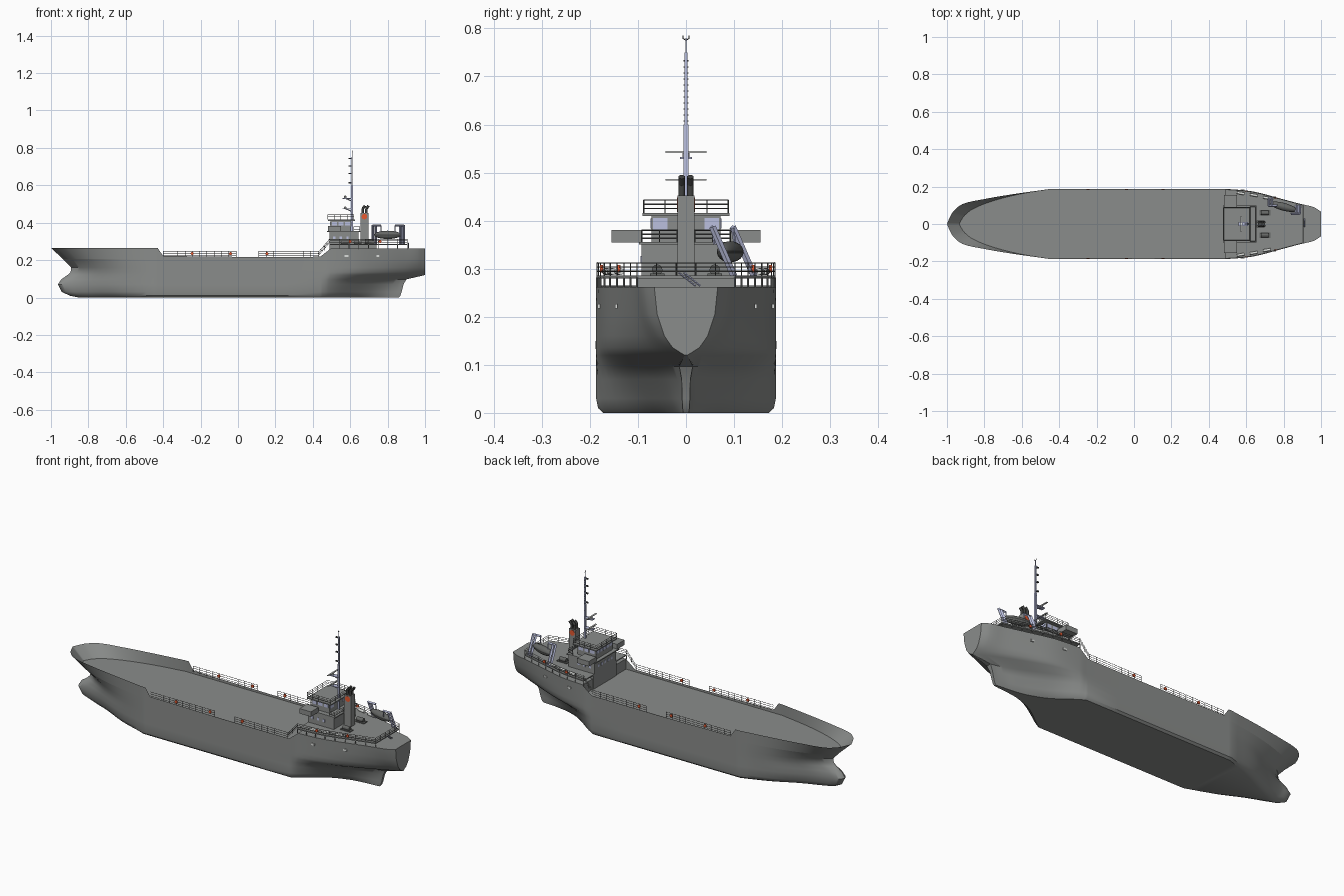
import bpy, bmesh, math
from mathutils import Vector, Matrix

if "Cube" in bpy.data.objects:
    bpy.data.objects.remove(bpy.data.objects["Cube"])


def material(name, *rgb):
    m = bpy.data.materials.new(name)
    m.use_nodes = True
    m.diffuse_color = (*rgb, 1)
    m.node_tree.nodes["Principled BSDF"].inputs["Base Color"].default_value = (*rgb, 1)
    return m


GREY = material("ship grey", .255, .265, .258)
STEEL = material("steel grey", .13, .135, .13)
DARK = material("dark grey", .05, .052, .05)
LILAC = material("pale lilac", .5, .53, .74)
ORANGE = material("safety orange", .8, .1, .03)
WHITE = material("off white", .72, .74, .72)


# Helpers
def finish(name, bm, mat, smooth=0):
    bmesh.ops.recalc_face_normals(bm, faces=bm.faces)
    mesh = bpy.data.meshes.new(name)
    bm.to_mesh(mesh)
    bm.free()
    mesh.materials.append(mat)
    ob = bpy.data.objects.new(name, mesh)
    bpy.context.collection.objects.link(ob)
    if smooth:
        bpy.ops.object.select_all(action='DESELECT')
        ob.select_set(True)
        bpy.context.view_layer.objects.active = ob
        bpy.ops.object.shade_smooth_by_angle(angle=math.radians(smooth))
    return ob


def build(name, mat, boxes=(), bars=(), sides=4, smooth=0):
    """One object from boxes (x0, x1, y0, y1, z0, z1) and bars (start, end, radius)."""
    bm = bmesh.new()
    for x0, x1, y0, y1, z0, z1 in boxes:
        m = Matrix.Translation(((x0 + x1) / 2, (y0 + y1) / 2, (z0 + z1) / 2))
        bmesh.ops.create_cube(bm, size=1, matrix=m @ Matrix.Diagonal((x1 - x0, y1 - y0, z1 - z0, 1)))
    for a, b, r in bars:
        a, b = Vector(a), Vector(b)
        m = Matrix.Translation((a + b) / 2) @ (b - a).to_track_quat('Z', 'Y').to_matrix().to_4x4()
        bmesh.ops.create_cone(bm, cap_ends=True, segments=sides, radius1=r, radius2=r,
                              depth=(b - a).length, matrix=m)
    return finish(name, bm, mat, smooth)


def rail(path, height, r=.0012):
    """Bars of a three-line railing along a path."""
    bars = []
    for p, q in zip(path, path[1:]):
        p, q = Vector(p), Vector(q)
        bars += [(p + Vector((0, 0, height * k / 3)), q + Vector((0, 0, height * k / 3)), r) for k in (1, 2, 3)]
        n = max(1, round((q - p).length / .04))
        feet = [p.lerp(q, k / n) for k in range(n + 1)]
        bars += [(f, f + Vector((0, 0, height)), r) for f in feet]
    return bars


def lerp(table, x):
    for (a, u), (b, v) in zip(table, table[1:]):
        if x <= b:
            return u + (v - u) * max(0, x - a) / (b - a)
    return table[-1][1]


def refine(ts, vs, n=4):
    """Smooth curve through the points, n steps per span."""
    last, out = len(ts) - 1, []
    ends = [(max(i - 1, 0), min(i + 1, last)) for i in range(last + 1)]
    slope = [(vs[b] - vs[a]) / (ts[b] - ts[a]) for a, b in ends]
    for i in range(last):
        d = ts[i + 1] - ts[i]
        for s in (k / n for k in range(n)):
            v = ((1 + 2 * s) * (1 - s) ** 2 * vs[i] + s * (1 - s) ** 2 * d * slope[i]
                 + s * s * (3 - 2 * s) * vs[i + 1] + s * s * (s - 1) * d * slope[i + 1])
            out.append((ts[i] + s * d, max(v, 0)))
    return out + [(ts[-1], vs[-1])]


# Hull waterlines from keel to rim: end x, then half widths
BOW_T = [0, .02, .06, .15, .35, .65, 1]
BOW = [
    (-.85, 0, .004, .01, .025, .06, .12, .172), (-.9, 0, .008, .016, .033, .068, .132, .183),
    (-.942, 0, .014, .024, .034, .07, .138, .187), (-.963, 0, .019, .028, .035, .073, .14, .187),
    (-.945, 0, .014, .024, .035, .077, .143, .187), (-.912, 0, .009, .018, .04, .088, .148, .187),
    (-.895, 0, .008, .02, .047, .096, .151, .187), (-.892, 0, .01, .025, .055, .105, .155, .187),
    (-.935, 0, .018, .046, .08, .12, .158, .187), (-1, 0, .026, .066, .106, .132, .16, .187)]
STERN_T = [0, .1, .35, .6, .8, .93, 1]
STERN = [
    (.86, .172, .146, .07, .028, .013, .009, .006), (.868, .183, .158, .083, .034, .016, .01, .007),
    (.875, .187, .167, .097, .046, .02, .011, .008), (.885, .187, .175, .116, .06, .026, .012, .009),
    (.9, .187, .182, .137, .082, .04, .02, .014), (1, .187, .186, .157, .106, .058, .024, .003),
    (1, .187, .187, .166, .12, .075, .044, .028), (1, .187, .187, .169, .128, .088, .063, .045),
    (1, .187, .187, .171, .134, .101, .082, .06), (1, .187, .187, .174, .138, .108, .09, .066)]
HEIGHTS = [0, .01, .03, .07, .097, .12, .136, .16, .205, None]
SHEER = [(-1, .265), (-.43, .265), (-.4, .222), (.05, .217), (.44, .218), (.496, .262), (1, .262)]
FORE, AFT = -.45, .44

rows = []
for z, bow, stern in zip(HEIGHTS, BOW, STERN):
    pts = [(bow[0] + t * (FORE - bow[0]), w) for t, w in refine(BOW_T, bow[1:])]
    pts += [(x, bow[-1]) for x in (-.43, -.4, -.2, .05, .25)]
    pts += [(AFT + t * (stern[0] - AFT), w) for t, w in refine(STERN_T, stern[1:])]
    rows.append([(x, w, lerp(SHEER, x) if z is None else z) for x, w in pts])
rim = [(x, w) for x, w, z in rows[-1]]
top = len(rows) - 1

bm = bmesh.new()
port = [[bm.verts.new((x, w, z)) for x, w, z in r] for r in rows]
star = [[bm.verts.new((x, -w, z)) for x, w, z in r] for r in rows]
for i in range(top):
    for side in (port, star):
        for j in range(len(rim) - 1):
            bm.faces.new((side[i][j], side[i][j + 1], side[i + 1][j + 1], side[i + 1][j]))
    bm.faces.new((port[i][-1], star[i][-1], star[i + 1][-1], port[i + 1][-1]))
for j in range(len(rim) - 1):  # keel plate, then main deck and raised aft deck
    for i in (0, top - 1 if rim[j][0] < .49 else top):
        bm.faces.new((port[i][j], port[i][j + 1], star[i][j + 1], star[i][j]))
bmesh.ops.remove_doubles(bm, verts=bm.verts, dist=.0002)
finish("hull", bm, GREY, 35)
build("aft_deck_bulkhead", GREY, [(.494, .498, -.186, .186, .2, .262)])

# Upper deck plate on posts
edge = [(x, lerp(rim, x) - .002) for x in (.49 + .415 * k / 8 for k in range(9))]
loop = edge + [(x, -y) for x, y in reversed(edge)]
bm = bmesh.new()
face = bm.faces.new([bm.verts.new((x, y, .28)) for x, y in loop])
ext = bmesh.ops.extrude_face_region(bm, geom=[face])["geom"]
bmesh.ops.translate(bm, vec=(0, 0, .006), verts=[v for v in ext if isinstance(v, bmesh.types.BMVert)])
finish("upper_deck", bm, GREY)
build("deck_posts", GREY, bars=[((x, y, .26), (x, y, .282), .002) for x, y in loop])
build("lower_house", GREY, [(.49, .74, -.1, .1, .2, .281)])

# Railings
bars = []
for y in (-.185, .185):
    bars += rail([(-.4, y, .215), (-.01, y, .215)], .033) + rail([(.11, y, .215), (.43, y, .215)], .033)
    bars += rail([(.43, y, .215), (.49, y, .286)], .027)
build("side_railings", STEEL, bars=bars)
build("upper_deck_railing", STEEL, bars=rail([(x, y, .286) for x, y in loop], .026))
roof = [(.48, -.088, .416), (.62, -.088, .416), (.62, .088, .416), (.48, .088, .416)]
build("bridge_railings", STEEL, bars=rail(roof + roof[:1], .027) + rail(
    [(.62, -.092, .355), (.65, -.092, .355), (.65, .092, .355), (.62, .092, .355)], .025))

# Accommodation and bridge
build("house", GREY, [(.49, .645, -.093, .093, .28, .35)])
build("bridge_deck", GREY, [(.475, .655, -.098, .098, .35, .356)])
build("bridge", GREY, [(.495, .605, -.072, .072, .356, .41)])
build("bridge_roof", GREY, [(.48, .625, -.09, .09, .41, .416)])
build("right_bridge_wing", GREY, [(.48, .55, -.155, -.09, .354, .381)])
build("left_bridge_wing", GREY, [(.48, .55, .09, .155, .354, .381)])

# Windows as thin plates
panes = []
for y in (-.056 + .028 * k for k in range(5)):
    panes += [(.493, .497, y - .011, y + .011, .384, .404), (.488, .491, y - .006, y + .006, .312, .326)]
for s in (-1, 1):
    panes.append((.603, .607, s * .054 - .015, s * .054 + .015, .38, .406))
    for x in (.515, .55, .585):
        panes += [(x - .013, x + .013, s * .072 - .002, s * .072 + .002, .384, .404),
                  (x - .006, x + .006, s * .093 - .002, s * .093 + .002, .312, .326)]
build("windows", LILAC, panes)

# Funnel
build("funnel", GREY, [(.655, .697, -.018, .018, .28, .452)])
pipes = []
for x, y in ((.667, -.009), (.667, .009), (.686, -.009), (.686, .009)):
    pipes += [((x, y, .45), (x, y, .477), .007), ((x, y, .475), (x + .012, y, .491), .007)]
build("exhaust_pipes", DARK, bars=pipes, sides=10, smooth=40)
build("funnel_discs", ORANGE, bars=[((.676, y - .001, .433), (.676, y + .001, .433), .015) for y in (-.018, .018)], sides=20)

# Mast, rungs and radars
MX = .61
build("mast", LILAC, [(.56, MX, -.012, .012, z - .002, z + .002) for z in (.475, .53)]
      + [(MX - w, MX + w, -w, w, a, b) for w, a, b in ((.005, .35, .6), (.0035, .6, .75), (.0015, .75, .78))],
      [((MX, 0, z - .015), (.575, 0, z), .003) for z in (.475, .53)])
fork = [((MX, 0, .775), (MX, y, .779), .001) for y in (-.006, .006)]
fork += [((MX, y, .778), (MX, y, .785), .001) for y in (-.006, .006)]
rungs = [((MX, -.005, .57 + .0125 * k), (MX, .005, .57 + .0125 * k), .0012) for k in range(14)]
build("mast_fittings", DARK, [(.592, MX, -.003, .003, z, z + .007) for z in (.61, .66, .7, .74)], rungs + fork)
build("radar_scanners", WHITE, [(.57, .578, -.043, .043, z - .002, z + .002) for z in (.485, .543)],
      [((.574, 0, z - .013), (.574, 0, z), .007) for z in (.485, .543)], sides=8)

# Lifeboat with a dark belt, davits and ladder
bm = bmesh.new()
pose = Matrix.Translation((.8, .092, .335)) @ Matrix.Rotation(math.radians(-15), 4, 'Z')
bmesh.ops.create_uvsphere(bm, u_segments=20, v_segments=11, radius=1,
                          matrix=pose @ Matrix.Diagonal((.075, .021, .022, 1)))
boat = finish("lifeboat", bm, STEEL, 40)
boat.data.materials.append(DARK)
for p in boat.data.polygons:
    p.material_index = int(abs(p.center.z - .335) < .002)
bars = []
for x, y, d in ((.72, .142, 1), (.885, .1, -1)):
    bars += [((x + d * k, y, .284), (x + d * k, y - .045, .387), .007) for k in (0, .016)]
    bars += [((x, y - .045, .385), (x + d * .045, y - .045, .385), .006),
             ((x + d * .045, y - .045, .385), (x + d * .045, y - .04, .35), .003)]
build("davits", LILAC, bars=bars)
build("aft_ladder", LILAC, bars=[((.912, y - .035, .292), (.912, y, .264), .002) for y in (.02, .03)])

# Deck gear
both = (-1, 1)
build("winches", STEEL, [(.67, .73, s * .06 - .015, s * .06 + .015, .284, .29) for s in both],
      [((.68, s * .06, .298), (.72, s * .06, .298), .011) for s in both], sides=12)
build("life_rafts", WHITE, bars=[((x, s * y, .294), (x + .04, s * (y - .007), .294), .007)
                                 for s in both for x, y in ((.55, .168), (.62, .158), (.69, .143))], sides=12, smooth=40)
buoys = [(s * (lerp(rim, x) - .003), x, z) for s in both for x, z in
         ((-.245, .235), (-.04, .235), (.155, .235), (.6, .3), (.76, .3))]
build("lifebuoys", ORANGE, bars=[((x, y - .003, z), (x, y + .003, z), .008) for y, x, z in buoys], sides=14)
ports = [(s * lerp(rim, x), x) for s in both for x in (.58, .75)]
build("mooring_ports", WHITE, [(x - .01, x + .01, y - .003, y + .003, .217, .227) for y, x in ports])
